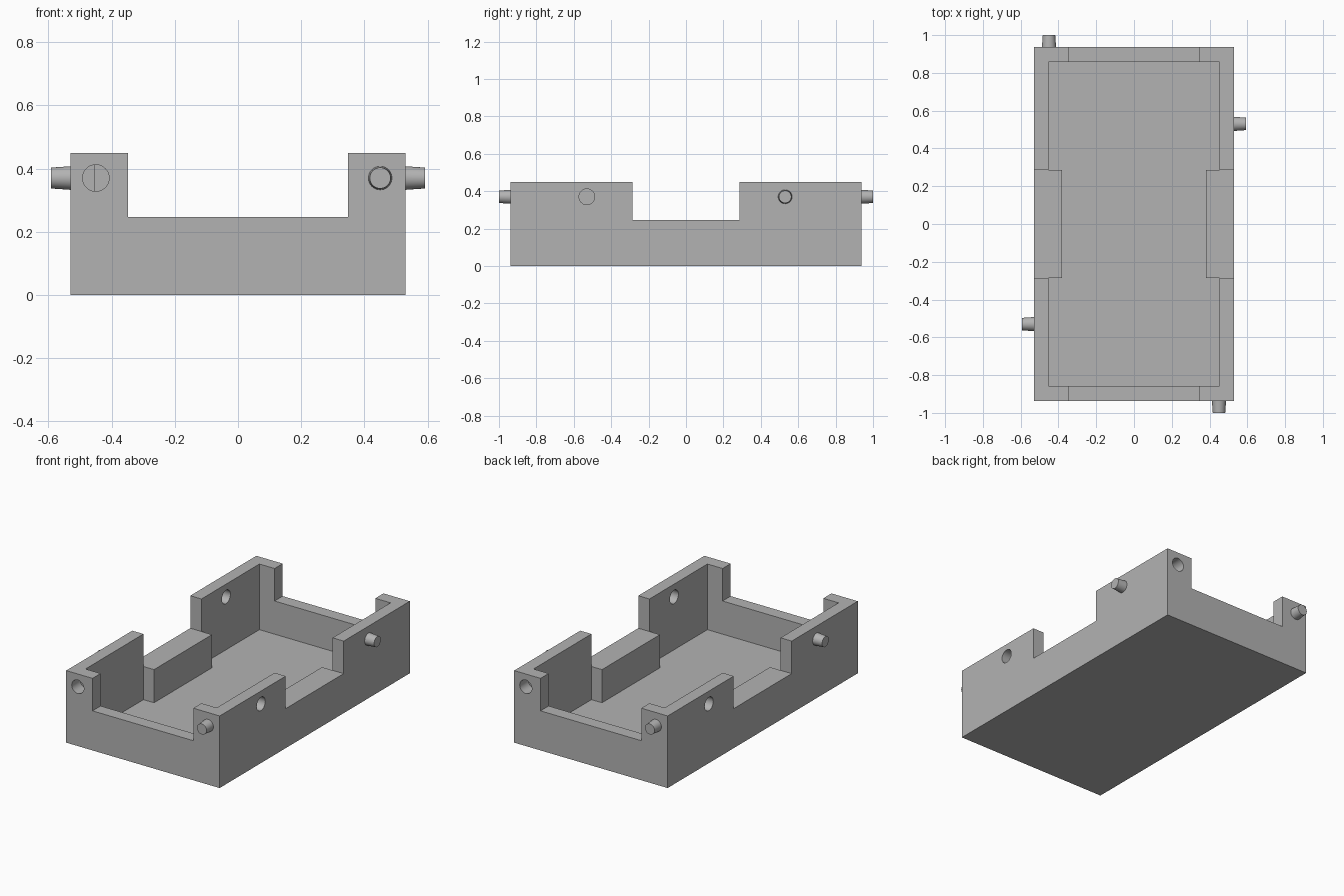
import bpy, bmesh, math
from mathutils import Matrix, Vector

cube = bpy.data.objects.get("Cube")
if cube:
    bpy.data.objects.remove(cube, do_unlink=True)

# Main dimensions
HX, HY, HEIGHT = 0.53, 0.938, 0.45        # outer half sizes
IX, IY, FLOOR = 0.453, 0.858, 0.04        # cavity half sizes, floor thickness
NOTCH_Z, END_NOTCH, SIDE_NOTCH = 0.247, 0.348, 0.286
BLOCK_X = 0.38                            # inner face of the thick side walls
PEG_Z, PEG_X, PEG_Y = 0.37, 0.45, 0.53

grey = bpy.data.materials.new("plain grey")
grey.use_nodes = True
GREY = (0.45, 0.45, 0.45, 1)
grey.diffuse_color = GREY
grey.node_tree.nodes["Principled BSDF"].inputs["Base Color"].default_value = GREY


def finish(name, bm):
    bmesh.ops.recalc_face_normals(bm, faces=bm.faces)
    mesh = bpy.data.meshes.new(name)
    bm.to_mesh(mesh)
    bm.free()
    mesh.materials.append(grey)
    obj = bpy.data.objects.new(name, mesh)
    bpy.context.collection.objects.link(obj)
    return obj


def prism(name, plan, z0, z1):
    bm = bmesh.new()
    face = bm.faces.new([bm.verts.new((x, y, z0)) for x, y in plan])
    top = bmesh.ops.extrude_face_region(bm, geom=[face])["geom"]
    bmesh.ops.translate(bm, vec=(0, 0, z1 - z0),
                        verts=[v for v in top if isinstance(v, bmesh.types.BMVert)])
    return finish(name, bm)


def box(name, hx, hy, z0, z1):
    return prism(name, [(-hx, -hy), (hx, -hy), (hx, hy), (-hx, hy)], z0, z1)


def rod(name, start, direction, length, r0, r1):
    """Round rod running from start along direction."""
    direction = Vector(direction)
    turn = direction.to_track_quat('Z', 'Y').to_matrix().to_4x4()
    middle = Vector(start) + direction * length / 2
    bm = bmesh.new()
    bmesh.ops.create_cone(bm, cap_ends=True, segments=40, radius1=r0, radius2=r1,
                          depth=length, matrix=Matrix.Translation(middle) @ turn)
    return finish(name, bm)


def activate(obj):
    bpy.ops.object.select_all(action='DESELECT')
    obj.select_set(True)
    bpy.context.view_layer.objects.active = obj


def cut(body, cutter):
    activate(body)
    mod = body.modifiers.new("cut", 'BOOLEAN')
    mod.operation, mod.solver, mod.object = 'DIFFERENCE', 'EXACT', cutter
    bpy.ops.object.modifier_apply(modifier=mod.name)
    bpy.data.objects.remove(cutter, do_unlink=True)


# Tray: cavity narrowed by a thick block in the middle of each long side
tray = box("tray", HX, HY, 0, HEIGHT)
half = [(IX, -IY), (IX, -SIDE_NOTCH), (BLOCK_X, -SIDE_NOTCH),
        (BLOCK_X, SIDE_NOTCH), (IX, SIDE_NOTCH), (IX, IY)]
cut(tray, prism("cavity", half + [(-x, -y) for x, y in half], FLOOR, 1))

# Lowered middles of the end walls and the long walls
cut(tray, box("end_notch", END_NOTCH, 1.2, NOTCH_Z, 1))
cut(tray, box("side_notch", 1, SIDE_NOTCH, NOTCH_Z, 1))

# Peg and matching socket on every wall, with half-turn symmetry
pegs = []
for s, end, side in ((1, "front", "left"), (-1, "back", "right")):
    cut(tray, rod("socket", (-s * PEG_X, -s * (HY + 0.05), PEG_Z), (0, s, 0),
                  HY - IY + 0.053, 0.042, 0.042))
    cut(tray, rod("socket", (s * (HX + 0.05), -s * PEG_Y, PEG_Z), (s * -1, 0, 0),
                  HX - IX + 0.08, 0.042, 0.042))
    pegs.append(rod(end + "_peg", (s * PEG_X, -s * (HY - 0.01), PEG_Z), (0, -s, 0),
                    1 - HY + 0.01, 0.038, 0.033))
    pegs.append(rod(side + "_peg", (s * (HX - 0.01), s * PEG_Y, PEG_Z), (s, 0, 0),
                    0.072, 0.038, 0.033))

# Smooth round surfaces, sharp edges
for obj in [tray] + pegs:
    activate(obj)
    bpy.ops.object.shade_smooth_by_angle(angle=math.radians(30))
